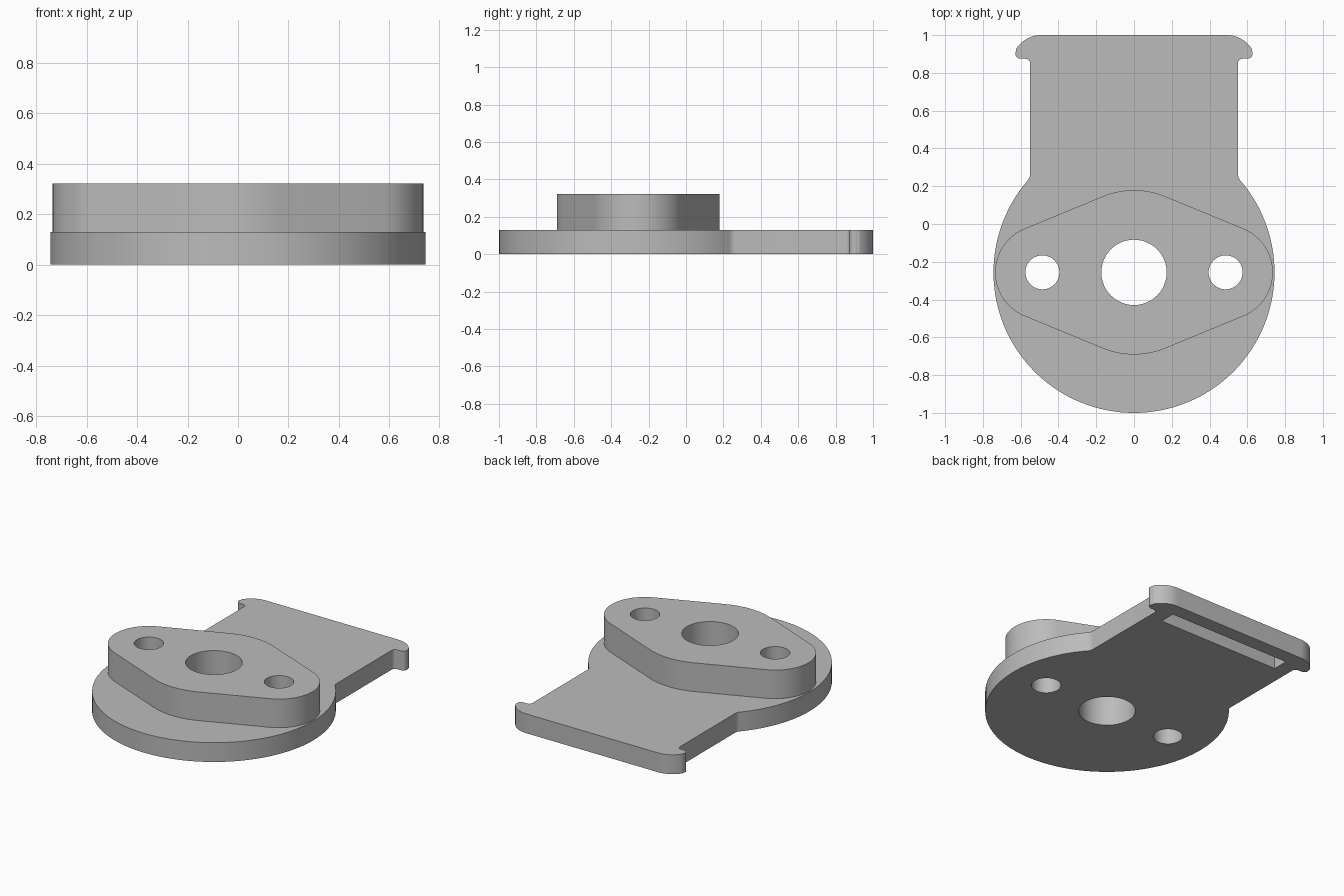
import bpy, bmesh
from math import radians, degrees, asin, sin, cos, sqrt

old = bpy.data.objects.get("Cube")
if old:
    bpy.data.objects.remove(old, do_unlink=True)

PLATE_TOP, FLANGE_TOP = 0.13, 0.323
HUB_Y, DISC_R = -0.256, 0.744
BOLT_X, BOLT_R, BORE_R = 0.485, 0.09, 0.173

grey = bpy.data.materials.new("plain grey")
grey.use_nodes = True
grey.diffuse_color = (0.5, 0.5, 0.5, 1)
grey.node_tree.nodes["Principled BSDF"].inputs["Base Color"].default_value = (0.5, 0.5, 0.5, 1)


def arc(cx, cy, r, start, end, steps):
    angles = [radians(start + (end - start) * i / steps) for i in range(steps + 1)]
    return [(cx + r * cos(a), cy + r * sin(a)) for a in angles]


def mirrored(half):
    """Close a right-hand outline by reflecting it across x = 0."""
    return half + [(-x, y) for x, y in reversed(half) if abs(x) > 1e-5]


def prism(name, outline, z0, z1):
    bm = bmesh.new()
    face = bm.faces.new([bm.verts.new((x, y, z0)) for x, y in outline])
    ext = bmesh.ops.extrude_face_region(bm, geom=[face])
    top = [v for v in ext["geom"] if isinstance(v, bmesh.types.BMVert)]
    bmesh.ops.translate(bm, verts=top, vec=(0, 0, z1 - z0))
    bmesh.ops.recalc_face_normals(bm, faces=bm.faces)
    mesh = bpy.data.meshes.new(name)
    bm.to_mesh(mesh)
    bm.free()
    mesh.materials.append(grey)
    obj = bpy.data.objects.new(name, mesh)
    bpy.context.collection.objects.link(obj)
    return obj


def cut(obj, outline, z0, z1):
    cutter = prism("cutter", outline, z0, z1)
    cutter.hide_render = True
    mod = obj.modifiers.new("cut", "BOOLEAN")
    mod.operation, mod.solver, mod.object = "DIFFERENCE", "EXACT", cutter
    bpy.context.view_layer.objects.active = obj
    bpy.ops.object.modifier_apply(modifier=mod.name)
    bpy.data.objects.remove(cutter, do_unlink=True)


# Base plate: round disc, straight tongue and hooked ears at the back
neck_x, fillet = 0.55, 0.05
fx = neck_x + fillet
fy = HUB_Y + sqrt((DISC_R + fillet) ** 2 - fx ** 2)
join = degrees(asin((fy - HUB_Y) / (DISC_R + fillet)))
half_plate = arc(0, HUB_Y, DISC_R, -90, join, 48)
half_plate += arc(fx, fy, fillet, 180 + join, 180, 6)[1:]
half_plate += arc(neck_x + 0.025, 0.85, 0.025, 180, 90, 6)
half_plate += arc(0.60, 0.903, 0.028, -90, 32, 10)
half_plate += arc(0.492, 0.845, 0.155, 32, 90, 14)
base_plate = prism("base_plate", mirrored(half_plate), 0, PLATE_TOP)

# Raised flange: a centre circle joined by tangents to two end circles
hub_r, end_r = 0.435, 0.25
tilt = degrees(asin((hub_r - end_r) / BOLT_X))
half_flange = arc(0, HUB_Y, hub_r, -90, tilt - 90, 8)
half_flange += arc(BOLT_X, HUB_Y, end_r, tilt - 90, 90 - tilt, 32)
half_flange += arc(0, HUB_Y, hub_r, 90 - tilt, 90, 8)
flange = prism("mounting_flange", mirrored(half_flange), PLATE_TOP, FLANGE_TOP)

# Centre bore and two bolt holes through both parts
for part in (base_plate, flange):
    for x, r in ((0, BORE_R), (BOLT_X, BOLT_R), (-BOLT_X, BOLT_R)):
        cut(part, arc(x, HUB_Y, r, 0, 360, 48)[:-1], -0.1, 0.5)

# Blind slot under the back of the tongue
cut(base_plate, [(-0.45, 0.8), (0.45, 0.8), (0.45, 0.905), (-0.45, 0.905)], -0.1, 0.1)

# Smooth curved walls, crisp rims
for part in (base_plate, flange):
    bpy.ops.object.select_all(action="DESELECT")
    part.select_set(True)
    bpy.context.view_layer.objects.active = part
    bpy.ops.object.shade_smooth_by_angle(angle=radians(30))
